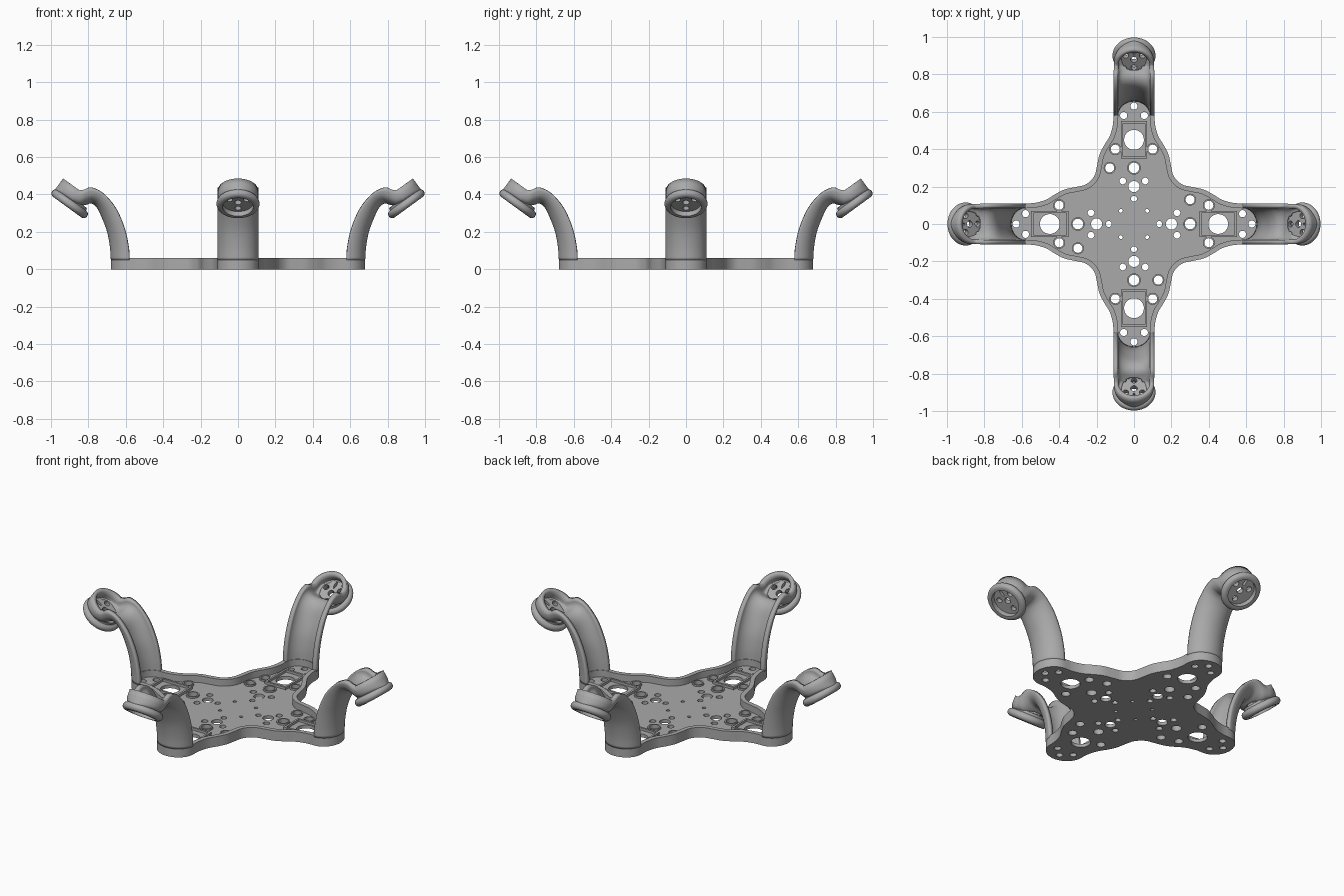
import bpy, bmesh
from math import sin, cos, pi, radians, hypot
from mathutils import Matrix, Vector

if "Cube" in bpy.data.objects:
    bpy.data.objects.remove(bpy.data.objects["Cube"])

grey = bpy.data.materials.new("matte grey")
grey.use_nodes = True
grey.diffuse_color = (0.4, 0.4, 0.4, 1)
grey.node_tree.nodes["Principled BSDF"].inputs["Base Color"].default_value = grey.diffuse_color


def finish(name, mesh):
    """Shade, colour and link a mesh."""
    mesh.polygons.foreach_set("use_smooth", [True] * len(mesh.polygons))
    mesh.set_sharp_from_angle(angle=radians(35))
    mesh.materials.clear()
    mesh.materials.append(grey)
    ob = bpy.data.objects.new(name, mesh)
    bpy.context.collection.objects.link(ob)
    return ob


def bm_mesh(name, bm):
    mesh = bpy.data.meshes.new(name)
    bm.to_mesh(mesh)
    bm.free()
    return mesh


def smooth_path(pts, n=5):
    """Catmull-Rom curve through points of any dimension."""
    p = [Vector(q) for q in pts]
    p = [2 * p[0] - p[1]] + p + [2 * p[-1] - p[-2]]
    out = []
    for a, b, c, d in zip(p, p[1:], p[2:], p[3:]):
        for k in range(n):
            t = k / n
            out.append(b + (c - a) * t / 2 + (2 * a - 5 * b + 4 * c - d) * t * t / 2
                       + (3 * b - a - 3 * c + d) * t ** 3 / 2)
    return out + [p[-2]]


def circle(x, y, r, n=28, sx=1):
    return [(x + sx * r * cos(2 * pi * k / n), y + r * sin(2 * pi * k / n)) for k in range(n)]


def box(x0, x1, y):
    return [(x0, -y), (x1, -y), (x1, y), (x0, y)]


def turn(loop, k):
    """Rotate a flat loop by k quarter turns."""
    for _ in range(k):
        loop = [(-y, x) for x, y in loop]
    return loop


def inset(loop, d):
    out = []
    for i, (x, y) in enumerate(loop):
        (ax, ay), (bx, by) = loop[i - 1], loop[(i + 1) % len(loop)]
        tx, ty = bx - ax, by - ay
        l = hypot(tx, ty)
        out.append((x - ty / l * d, y + tx / l * d))
    return out


def slab(name, loops, z0, z1, matrix=Matrix()):
    """Flat plate: loops nested inside others become holes."""
    cu = bpy.data.curves.new(name, 'CURVE')
    cu.dimensions, cu.fill_mode = '2D', 'BOTH'
    cu.extrude = (z1 - z0) / 2
    for loop in loops:
        sp = cu.splines.new('POLY')
        sp.points.add(len(loop) - 1)
        for pt, (x, y) in zip(sp.points, loop):
            pt.co = (x, y, 0, 1)
        sp.use_cyclic_u = True
    tmp = bpy.data.objects.new(name + "_curve", cu)
    bpy.context.collection.objects.link(tmp)
    deps = bpy.context.evaluated_depsgraph_get()
    mesh = bpy.data.meshes.new_from_object(tmp.evaluated_get(deps))
    bpy.data.objects.remove(tmp)
    bm = bmesh.new()
    bm.from_mesh(mesh)
    bmesh.ops.remove_doubles(bm, verts=bm.verts, dist=1e-5)
    bmesh.ops.recalc_face_normals(bm, faces=bm.faces)
    bm.transform(matrix @ Matrix.Translation((0, 0, (z0 + z1) / 2)))
    bm.to_mesh(mesh)
    bm.free()
    return finish(name, mesh)


# Base outline: rounded arm end, then a wavy flank mirrored on the diagonal
half = [(0.53, 0.113), (0.47, 0.13), (0.42, 0.16), (0.37, 0.185), (0.31, 0.198), (0.255, 0.213)]
flank = smooth_path([(0.58, 0.11)] + half + [(y, x) for x, y in reversed(half)] + [(0.11, 0.58)], 4)
tip = [(0.58 + 0.1 * cos(a), 0.11 * sin(a)) for a in [radians(7.5 * k) for k in range(-11, 12)]]
quarter = tip + [tuple(p) for p in flank[:-1]]
outline = [p for k in range(4) for p in turn(quarter + [(0.11, 0.58)], k)]

# Hole layout for one arm: x, y, radius
bossed = [(0.3, 0, 0.028), (0.3, 0.13, 0.024), (0.4, 0.1, 0.024), (0.4, -0.1, 0.024)]
plain = [(0.45, 0, 0.053), (0.2, 0, 0.03), (0.23, 0.06, 0.018), (0.23, -0.06, 0.018),
         (0.135, 0, 0.016), (0.58, 0.055, 0.019), (0.58, -0.055, 0.019), (0.63, 0, 0.019),
         (0.07, 0.07, 0.01)]
holes = [turn(circle(*h), k) for k in range(4) for h in bossed + plain]
slab("base_floor", [inset(outline, 0.003)] + holes, 0, 0.02)
slab("base_rim", [outline, inset(outline, 0.026)], 0, 0.06)
sides = ["left", "back", "right", "front"]
for k, side in enumerate(sides):
    rings = [turn(circle(x, y, r + e), k) for x, y, r in bossed for e in (0.008, 0)]
    slab(side + "_hole_bosses", rings, 0.015, 0.03)
    slab(side + "_pocket_frame", [turn(box(0.35, 0.55, 0.07), k), turn(box(0.362, 0.538, 0.058), k)],
         0.015, 0.034)

# Mount frame: local x points out along the tilted disc, local z is its axis
TILT = Matrix.Translation((0.9, 0, 0.35)) @ Matrix.Rotation(radians(-36), 4, 'Y')
R = 0.108

# Curved channel arm: open mouth path, back path, width and roundness
mouth = [(0.58, 0.05), (0.585, 0.12), (0.607, 0.22), (0.65, 0.32), (0.70, 0.385),
         (0.745, 0.422), (0.79, 0.437), (0.825, 0.425), (0.8475, 0.422)]
back = [(0.68, 0.05), (0.685, 0.12), (0.70, 0.2), (0.728, 0.275), (0.755, 0.33),
        (0.785, 0.352), (0.815, 0.343), (0.85, 0.338), (0.893, 0.36)]
rows = []
ms, bs = smooth_path(mouth), smooth_path(back)
for i, (m, b) in enumerate(zip(ms, bs)):
    t = i / (len(ms) - 1)
    rows.append((Vector((m.x, 0, m.y)), Vector((b.x, 0, b.y)),
                 0.11 + (R - 0.11) * t, 1 - 0.6 * max(0, t - 0.55) / 0.45))
u = TILT.to_3x3() @ Vector((1, 0, 0))
m_end, b_end = rows[-1][0], rows[-1][1]
for k in range(1, 13):
    a = k * pi / 24
    rows.append((m_end + u * R * sin(a), b_end + u * R * sin(a), R * cos(a), 0.4))

bm = bmesh.new()
N = 24
grid = []
for m, b, w, e in rows:
    line = []
    for j in range(N + 1):
        a = -pi / 2 + pi * j / N
        s, c = sin(a), max(cos(a), 0)
        side_y = w * abs(s) ** e * (1 if s > 0 else -1)
        line.append(bm.verts.new(m + (b - m) * (c ** e if c > 1e-6 else 0) + Vector((0, side_y, 0))))
    grid.append(line)
inv = TILT.inverted()
for r0, r1 in zip(grid, grid[1:]):
    for j in range(N):
        quad = (r0[j], r0[j + 1], r1[j + 1], r1[j])
        mid = inv @ (sum((v.co for v in quad), Vector()) / 4)
        if hypot(mid.x, mid.y) > 0.075:   # leave the mount floor open
            bm.faces.new(quad)
bmesh.ops.remove_doubles(bm, verts=bm.verts, dist=1e-4)
bmesh.ops.delete(bm, geom=[v for v in bm.verts if not v.link_faces], context='VERTS')
arm = finish("left_arm", bm_mesh("arm", bm))
shell = arm.modifiers.new("wall", 'SOLIDIFY')
shell.thickness, shell.offset = 0.024, -1

# Mount flange: rounded ring with a neck, open underneath
bm = bmesh.new()
prof = [(0.093 + 0.022 * cos(a), 0.022 * sin(a)) for a in [radians(15 * k) for k in range(-6, 7)]]
prof += [(0.09, 0.03), (0.082, 0.03), (0.082, -0.022)]
loop = [bm.verts.new((r, 0, z)) for r, z in prof]
edges = [bm.edges.new((loop[i - 1], loop[i])) for i in range(len(loop))]
bmesh.ops.spin(bm, geom=loop + edges, axis=(0, 0, 1), cent=(0, 0, 0), angle=2 * pi,
               steps=48, use_merge=True)
bmesh.ops.remove_doubles(bm, verts=bm.verts, dist=1e-5)
bmesh.ops.recalc_face_normals(bm, faces=bm.faces)
bm.transform(TILT)
flange = finish("left_mount_flange", bm_mesh("flange", bm))

# Mount floor with bolt holes and slots
bolts = [circle(0.052 * cos(a), 0.052 * sin(a), 0.016) for a in (pi / 3, pi, -pi / 3)]
slots = [circle(0, 0, 0.018), circle(0.052, 0, 0.007, sx=3)]
floor = slab("left_mount_floor", [circle(0, 0, 0.088, 48)] + bolts + slots, 0.008, 0.036, TILT)

# Repeat the arm assembly on the other three sides
for k in range(1, 4):
    for part in (arm, flange, floor):
        copy = part.copy()
        copy.name = part.name.replace("left", sides[k])
        copy.rotation_euler.z = k * pi / 2
        bpy.context.collection.objects.link(copy)
